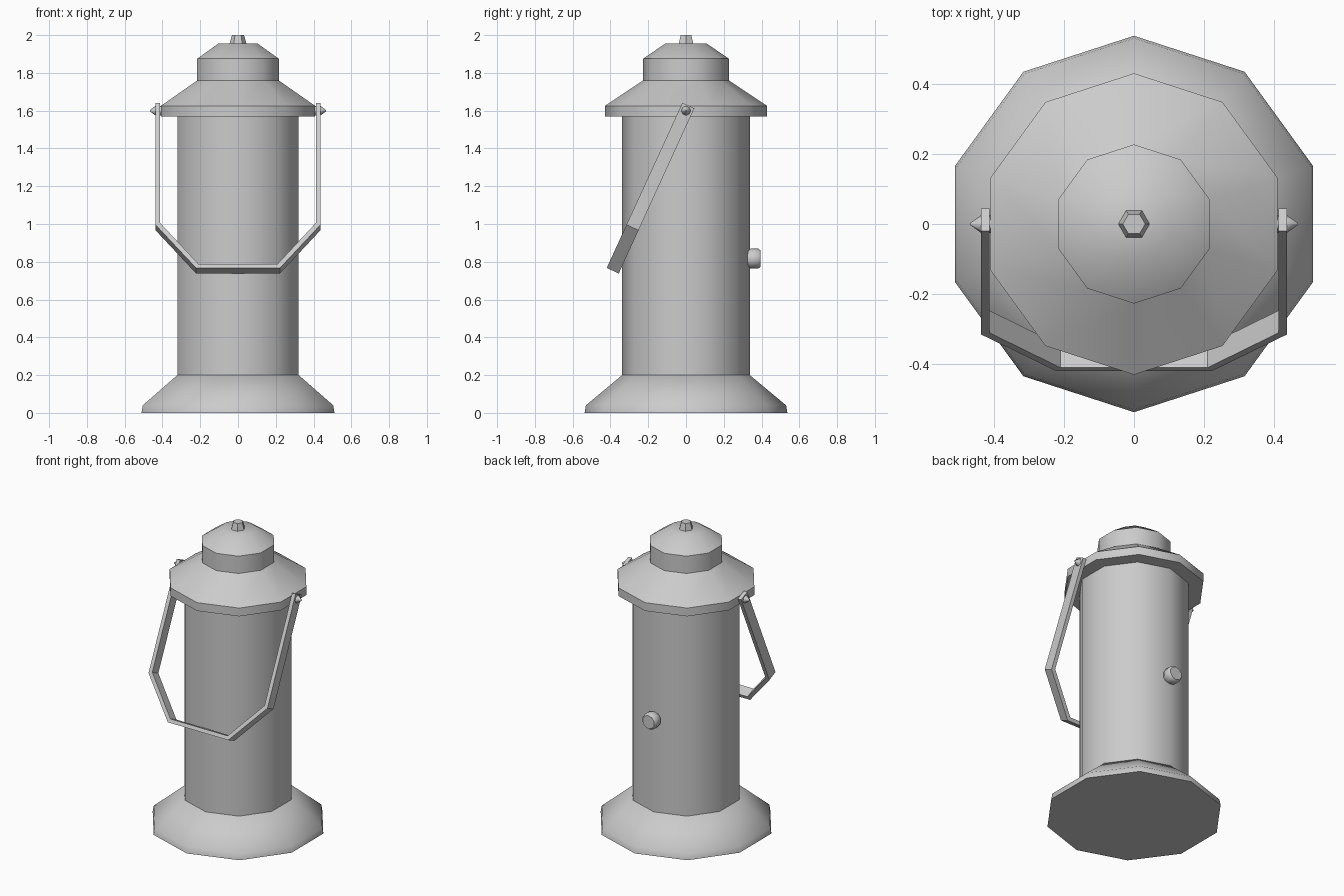
import bpy, bmesh, math
from mathutils import Matrix, Vector

cube = bpy.data.objects.get("Cube")
if cube:
    bpy.data.objects.remove(cube, do_unlink=True)

# Single plain grey
grey = bpy.data.materials.new("plain_grey")
grey.use_nodes = True
color = (0.6, 0.6, 0.6, 1)
grey.diffuse_color = color
grey.node_tree.nodes["Principled BSDF"].inputs["Base Color"].default_value = color


def finish(name, bm, matrix=Matrix(), smooth=None):
    bmesh.ops.recalc_face_normals(bm, faces=bm.faces)
    mesh = bpy.data.meshes.new(name)
    bm.to_mesh(mesh)
    bm.free()
    mesh.transform(matrix)
    mesh.materials.append(grey)
    obj = bpy.data.objects.new(name, mesh)
    bpy.context.collection.objects.link(obj)
    if smooth:
        bpy.ops.object.select_all(action='DESELECT')
        obj.select_set(True)
        bpy.context.view_layer.objects.active = obj
        bpy.ops.object.shade_smooth_by_angle(angle=math.radians(smooth))
    return obj


def lathe(name, profile, sides=10, start=math.pi / 2, matrix=Matrix(), smooth=52):
    """Closed solid turned around z from (radius, height) pairs."""
    bm = bmesh.new()
    rings = []
    for r, z in profile:
        rings.append([bm.verts.new((r * math.cos(start + math.tau * i / sides),
                                    r * math.sin(start + math.tau * i / sides), z))
                      for i in range(sides)])
    for a, b in zip(rings, rings[1:]):
        for i in range(sides):
            j = (i + 1) % sides
            bm.faces.new((a[i], a[j], b[j], b[i]))
    bm.faces.new(rings[0])
    bm.faces.new(rings[-1])
    return finish(name, bm, matrix, smooth)


# Turned parts of the body
lathe("base", [(0.537, 0), (0.53, 0.04), (0.338, 0.2)])
lathe("body", [(0.338, 0.19), (0.338, 1.58)])
lathe("lid", [(0.43, 1.57), (0.43, 1.625), (0.227, 1.76),
              (0.227, 1.875), (0.11, 1.955)])
lathe("top_knob", [(0.046, 1.95), (0.032, 2.0)], sides=6, start=0)

# Round button on the back
lathe("back_button", [(0.04, 0.32), (0.053, 0.342), (0.053, 0.382), (0.044, 0.394)],
      sides=10, matrix=Matrix.Translation((0, 0, 0.817)) @ Matrix.Rotation(-math.pi / 2, 4, 'X'))

# Swinging handle: a flat strip bent to a bail, hung forward from the lid
outer = [(0.437, 0.03), (0.437, -0.68), (0.222, -0.932)]
inner = [(0.412, 0.03), (0.412, -0.67), (0.21, -0.908)]
mirrored = lambda pts: pts + [(-x, z) for x, z in reversed(pts)]
bm = bmesh.new()
sections = []
for (xo, zo), (xi, zi) in zip(mirrored(outer), mirrored(inner)):
    corners = [(xo, -0.035, zo), (xo, 0.035, zo), (xi, 0.035, zi), (xi, -0.035, zi)]
    sections.append([bm.verts.new(c) for c in corners])
for a, b in zip(sections, sections[1:]):
    for i in range(4):
        j = (i + 1) % 4
        bm.faces.new((a[i], a[j], b[j], b[i]))
bm.faces.new(sections[0])
bm.faces.new(sections[-1])
swing = Matrix.Translation((0, 0, 1.6)) @ Matrix.Rotation(math.radians(-24.6), 4, 'X')
finish("handle", bm, swing)

# Pointed pivot pins on both sides
for side, word in ((1, "left"), (-1, "right")):
    lathe(word + "_pivot_pin", [(0.025, 0.40), (0.025, 0.437), (0.003, 0.467)], sides=8,
          matrix=Matrix.Translation((0, 0, 1.6)) @ Matrix.Rotation(side * math.pi / 2, 4, 'Y'))
